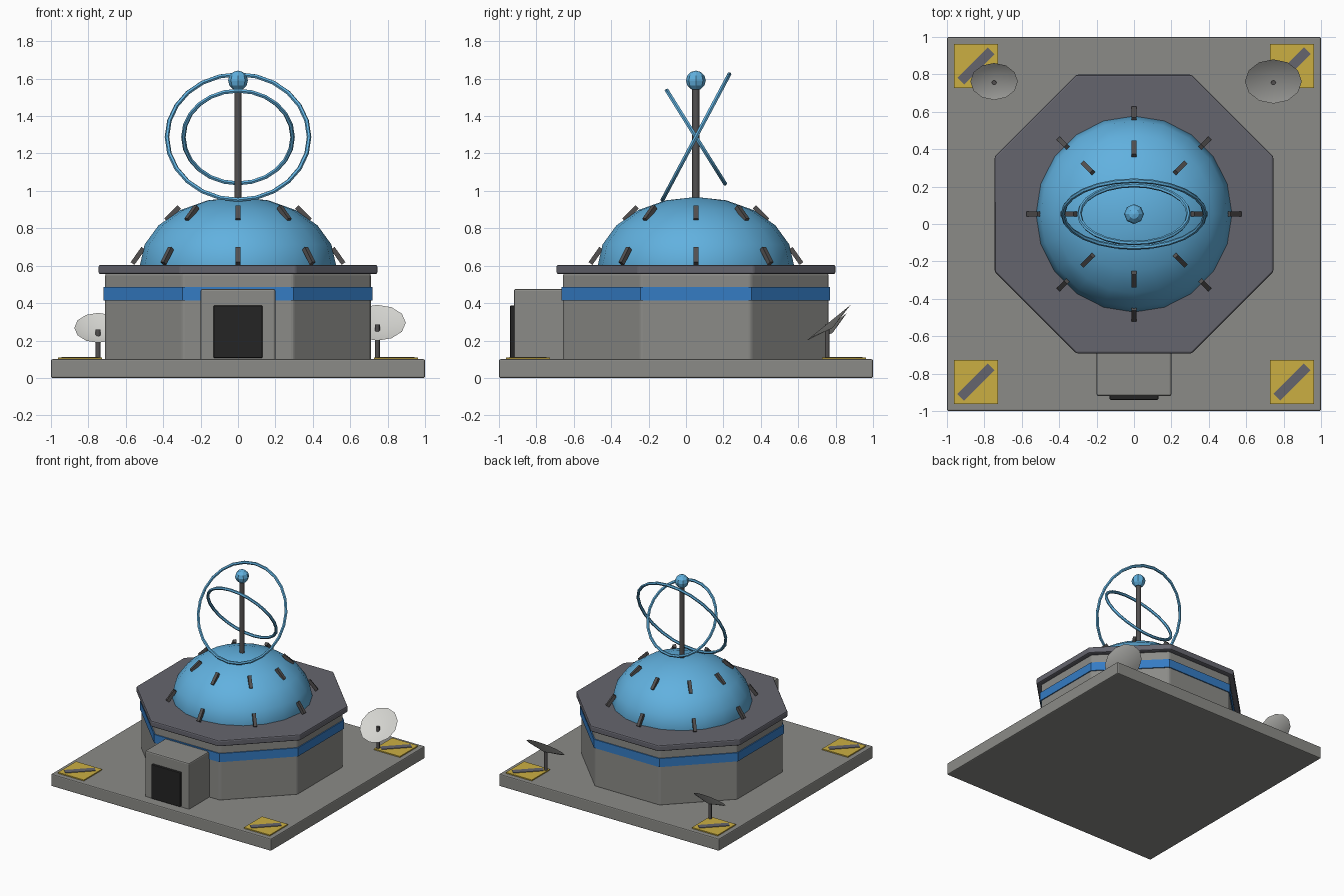
import bpy
from math import pi, radians, sin, cos, atan2
from mathutils import Vector

cube = bpy.data.objects.get("Cube")
if cube:
    bpy.data.objects.remove(cube, do_unlink=True)


def material(name, r, g, b):
    m = bpy.data.materials.new(name)
    m.use_nodes = True
    m.diffuse_color = (r, g, b, 1)
    m.node_tree.nodes["Principled BSDF"].inputs["Base Color"].default_value = (r, g, b, 1)
    return m


concrete = material("concrete grey", 0.26, 0.26, 0.245)
slate = material("slate grey", 0.13, 0.13, 0.155)
dark = material("dark metal", 0.085, 0.08, 0.08)
black = material("door black", 0.018, 0.018, 0.018)
sky = material("dome blue", 0.12, 0.44, 0.74)
royal = material("band blue", 0.035, 0.20, 0.55)
yellow = material("pad yellow", 0.60, 0.43, 0.055)
white = material("dish white", 0.66, 0.66, 0.63)


def finish(name, mat, bevel=0, smooth=0):
    ob = bpy.context.object
    ob.name = name
    ob.data.materials.append(mat)
    if smooth:
        bpy.ops.object.shade_smooth_by_angle(angle=radians(smooth))
    if bevel:
        mod = ob.modifiers.new("soft edges", 'BEVEL')
        mod.width = bevel
        mod.segments = 2
    return ob


def box(name, mat, loc, size, rot=(0, 0, 0), bevel=0):
    bpy.ops.mesh.primitive_cube_add(size=1, location=loc, rotation=rot)
    ob = finish(name, mat, bevel)
    ob.scale = size
    bpy.context.view_layer.update()
    bpy.ops.object.transform_apply(location=False, rotation=False, scale=True)
    return ob


def prism(name, mat, sides, radius, z0, z1, xy, turn=0, bevel=0, smooth=0):
    bpy.ops.mesh.primitive_cylinder_add(vertices=sides, radius=radius, depth=z1 - z0,
                                        location=(*xy, (z0 + z1) / 2), rotation=(0, 0, turn))
    return finish(name, mat, bevel, smooth)


CENTRE = (0, 0.053)


def octagon(name, mat, apothem, z0, z1, bevel=0):
    return prism(name, mat, 8, apothem / cos(pi / 8), z0, z1, CENTRE, pi / 8, bevel)


# Ground slab with marked corner pads
box("base_slab", concrete, (0, 0, 0.05), (2, 2, 0.1), bevel=0.008)
for x in (-0.845, 0.845):
    for y in (-0.845, 0.845):
        box("corner_pad", yellow, (x, y, 0.103), (0.235, 0.235, 0.012))
        box("pad_stripe", slate, (x, y, 0.109), (0.23, 0.05, 0.008), (0, 0, pi / 4))

# Octagonal building, painted band and roof
octagon("building_wall", concrete, 0.71, 0.09, 0.56, 0.012)
octagon("wall_band", royal, 0.718, 0.415, 0.485)
octagon("roof_slab", slate, 0.745, 0.555, 0.605, 0.01)

# Entrance
box("entrance_block", concrete, (0, -0.76, 0.283), (0.4, 0.32, 0.385), bevel=0.01)
box("entrance_door", black, (0, -0.925, 0.247), (0.26, 0.03, 0.28), bevel=0.004)

# Dome: upper half of a flattened sphere
bpy.ops.mesh.primitive_uv_sphere_add(segments=20, ring_count=10, radius=0.525, location=(*CENTRE, 0.6))
dome = finish("dome", sky, smooth=40)
dome.scale.z = 0.7
bpy.ops.object.transform_apply(location=False, rotation=False, scale=True)

# Two rows of ribs lying along the dome: outer and inner radius, low and high z
for r0, r1, z0, z1 in ((0.565, 0.505, 0.61, 0.695), (0.378, 0.32, 0.85, 0.908)):
    lean = atan2(r0 - r1, z1 - z0)
    for i in range(8):
        a = i * pi / 4
        r = (r0 + r1) / 2
        loc = (r * cos(a), CENTRE[1] + r * sin(a), (z0 + z1) / 2)
        box("dome_rib", dark, loc, (0.025, 0.025, 0.1), (0, -lean, a))

# Mast with ball and two crossed rings
prism("mast", dark, 8, 0.02, 0.94, 1.57, CENTRE, smooth=60)
bpy.ops.mesh.primitive_uv_sphere_add(segments=8, ring_count=6, radius=0.053, location=(*CENTRE, 1.59))
finish("mast_ball", sky)
for name, radius, tilt in (("large_ring", 0.38, 62), ("small_ring", 0.292, -58)):
    bpy.ops.mesh.primitive_torus_add(major_segments=24, minor_segments=6, major_radius=radius,
                                     minor_radius=0.012, location=(*CENTRE, 1.288),
                                     rotation=(radians(tilt), 0, 0))
    finish(name, sky, smooth=50)

# Dishes on posts at the back: shallow open cones tilted to the front
for side, x, radius, z in (("left", 0.745, 0.152, 0.295), ("right", -0.748, 0.127, 0.268)):
    prism(side + "_dish_post", dark, 8, 0.013, 0.1, z - 0.01, (x, 0.755), smooth=60)
    bpy.ops.mesh.primitive_cone_add(vertices=12, radius1=0, radius2=radius, depth=0.035, end_fill_type='NOTHING',
                                    rotation=(radians(39), 0, 0))
    dish = finish(side + "_dish", white, smooth=40)
    axis = Vector((0, -sin(radians(39)), cos(radians(39))))
    dish.location = Vector((x, 0.762, z)) - axis * 0.0175
